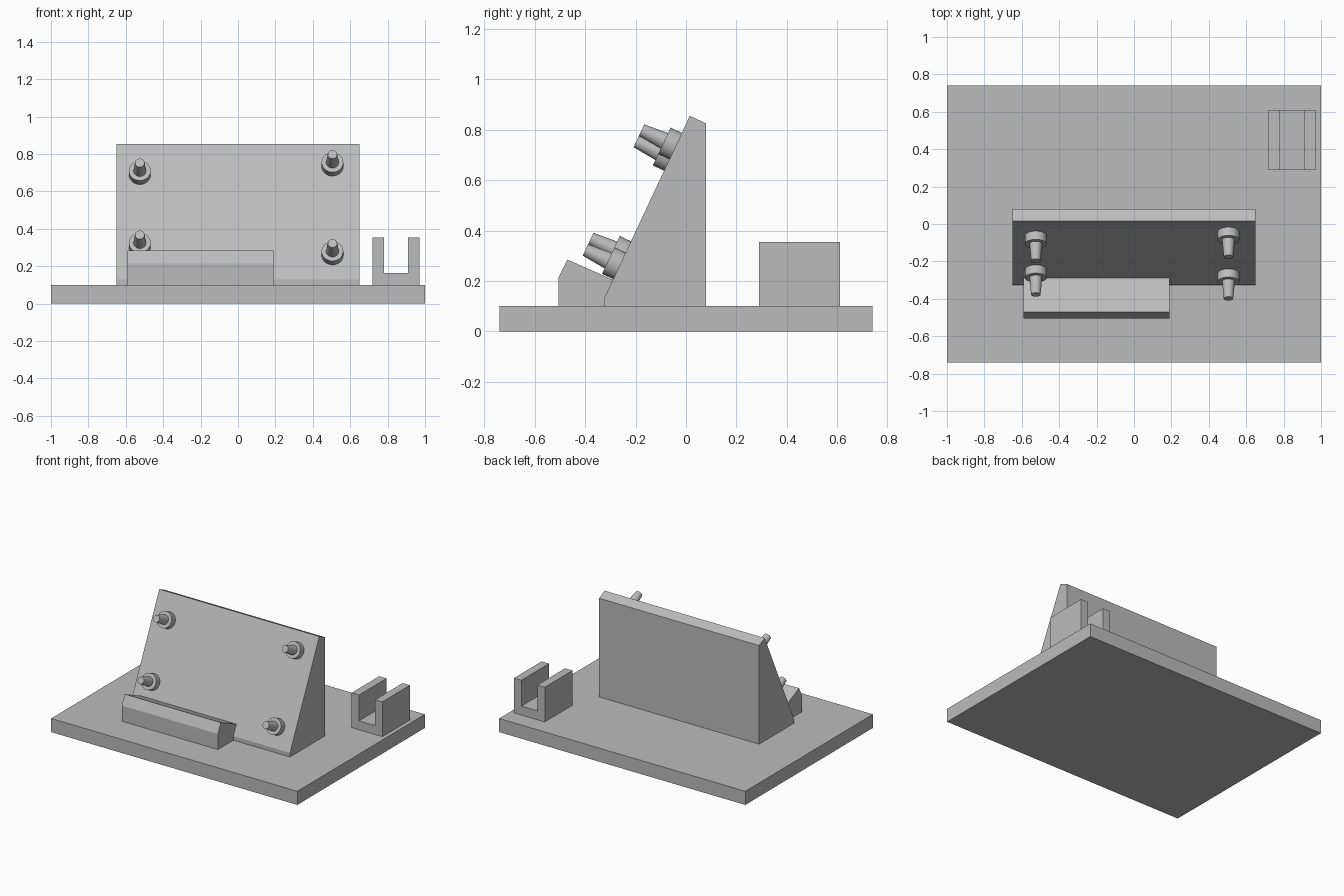
import bpy
import bmesh
from mathutils import Vector

cube = bpy.data.objects.get("Cube")
if cube:
    bpy.data.objects.remove(cube, do_unlink=True)

# Single plain grey
grey = bpy.data.materials.new("plain grey")
grey.use_nodes = True
colour = (0.5, 0.5, 0.5, 1)
grey.diffuse_color = colour
grey.node_tree.nodes["Principled BSDF"].inputs["Base Color"].default_value = colour


def finish(name, bm):
    bmesh.ops.recalc_face_normals(bm, faces=bm.faces)
    mesh = bpy.data.meshes.new(name)
    bm.to_mesh(mesh)
    bm.free()
    mesh.materials.append(grey)
    obj = bpy.data.objects.new(name, mesh)
    bpy.context.collection.objects.link(obj)
    return obj


def extrude(name, points, shift):
    """Solid from a flat outline pushed along shift."""
    bm = bmesh.new()
    face = bm.faces.new([bm.verts.new(p) for p in points])
    result = bmesh.ops.extrude_face_region(bm, geom=[face], use_keep_orig=True)
    moved = [v for v in result["geom"] if isinstance(v, bmesh.types.BMVert)]
    bmesh.ops.translate(bm, verts=moved, vec=shift)
    return finish(name, bm)


def side_profile(name, yz, x0, x1):
    return extrude(name, [(x0, y, z) for y, z in yz], (x1 - x0, 0, 0))


TOP = 0.1  # upper surface of the base plate
LOW, HIGH = Vector((0, -0.325, 0.13)), Vector((0, 0.015, 0.855))

# Base plate
side_profile("base_plate", [(-0.74, 0), (0.74, 0), (0.74, TOP), (-0.74, TOP)], -1, 1)

# Sloped backrest wedge
side_profile("sloped_backrest",
             [(0.08, TOP), (0.08, 0.825), HIGH.yz, LOW.yz, (LOW.y, TOP)], -0.65, 0.65)

# Front ledge, meeting the slope
side_profile("front_ledge",
             [(-0.505, TOP), (-0.505, 0.215), (-0.47, 0.285), (-0.29, 0.205),
              LOW.yz, (LOW.y, TOP)], -0.59, 0.19)

# U-shaped holder at the rear corner
holder = [(0.72, TOP), (0.97, TOP), (0.97, 0.355), (0.91, 0.355),
          (0.91, 0.165), (0.78, 0.165), (0.78, 0.355), (0.72, 0.355)]
extrude("slotted_holder", [(x, 0.29, z) for x, z in holder], (0, 0.32, 0))

# Stepped pegs standing square to the slope
slope = (HIGH - LOW).normalized()
outward = Vector((0, -slope.z, slope.y))


def peg(name, x, z):
    bm = bmesh.new()
    for r1, r2, start, end in ((0.058, 0.058, -0.005, 0.049), (0.034, 0.025, 0.049, 0.149)):
        cone = bmesh.ops.create_cone(bm, cap_ends=True, segments=32,
                                     radius1=r1, radius2=r2, depth=end - start)
        bmesh.ops.translate(bm, verts=cone["verts"], vec=(0, 0, (start + end) / 2))
    obj = finish(name, bm)
    foot = LOW.lerp(HIGH, (z - LOW.z) / (HIGH.z - LOW.z))
    obj.location = (x, foot.y, foot.z)
    obj.rotation_euler = outward.to_track_quat("Z", "Y").to_euler()
    bpy.ops.object.select_all(action="DESELECT")
    obj.select_set(True)
    bpy.context.view_layer.objects.active = obj
    bpy.ops.object.shade_smooth_by_angle()


for name, x, z in (("upper_right_peg", -0.525, 0.69), ("lower_right_peg", -0.525, 0.305),
                   ("upper_left_peg", 0.505, 0.735), ("lower_left_peg", 0.505, 0.26)):
    peg(name, x, z)
